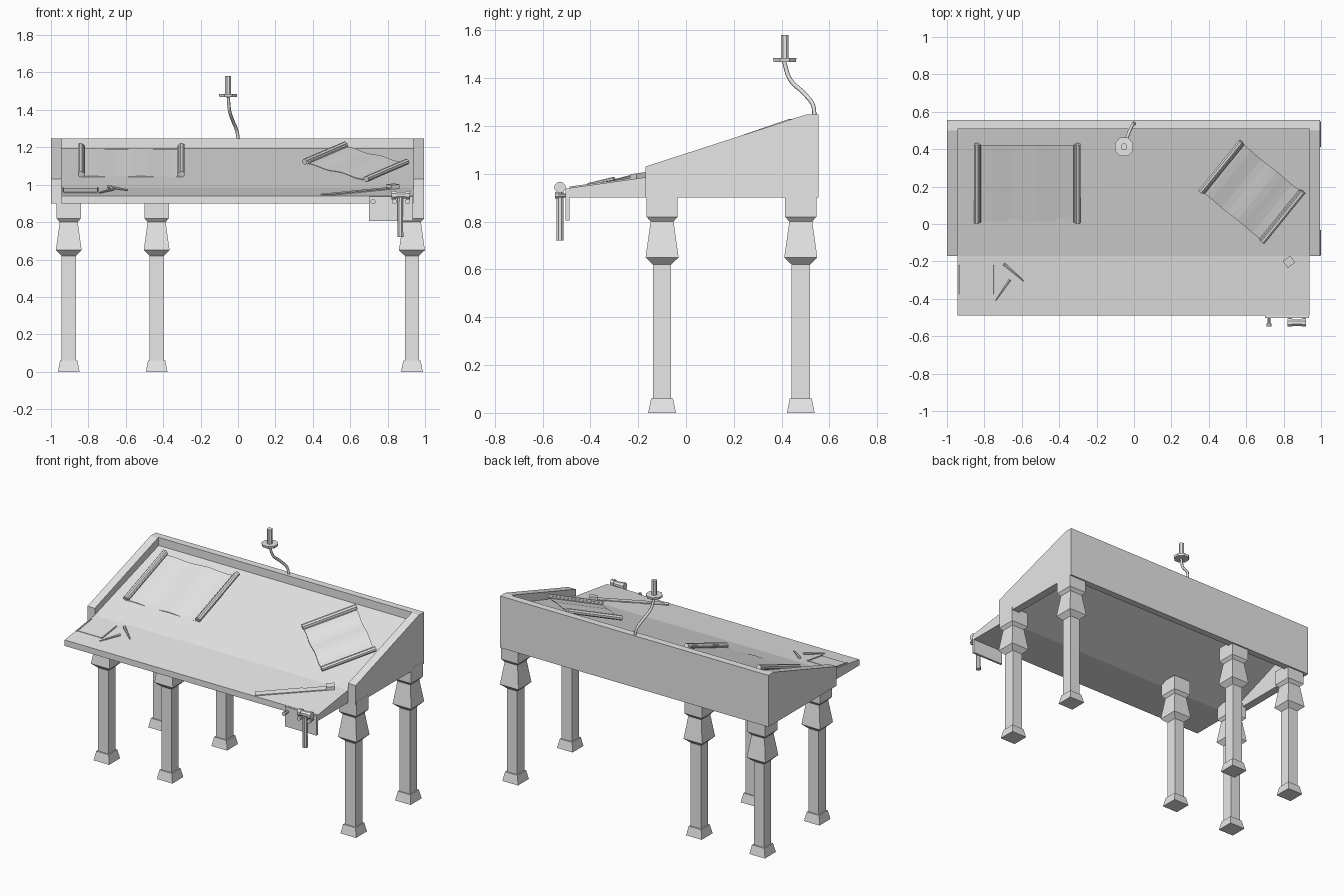
import bpy, bmesh, math
from mathutils import Vector, Matrix

old = bpy.data.objects.get("Cube")
if old:
    bpy.data.objects.remove(old, do_unlink=True)

GREY = (0.8, 0.8, 0.8, 1)
mat = bpy.data.materials.new("plain grey")
mat.use_nodes = True
mat.diffuse_color = GREY
mat.node_tree.nodes["Principled BSDF"].inputs["Base Color"].default_value = GREY


def finish(name, bm):
    bmesh.ops.recalc_face_normals(bm, faces=bm.faces[:])
    mesh = bpy.data.meshes.new(name)
    bm.to_mesh(mesh)
    bm.free()
    mesh.materials.append(mat)
    ob = bpy.data.objects.new(name, mesh)
    bpy.context.collection.objects.link(ob)
    return ob


def loft(name, rings):
    """Closed skin through a list of equal rings of points."""
    bm = bmesh.new()
    vr = [[bm.verts.new(p) for p in r] for r in rings]
    n = len(vr[0])
    for a, b in zip(vr, vr[1:]):
        for i in range(n):
            j = (i + 1) % n
            bm.faces.new((a[i], a[j], b[j], b[i]))
    bm.faces.new(vr[0][::-1])
    bm.faces.new(vr[-1])
    return finish(name, bm)


def prism_x(name, profile, x0, x1):
    return loft(name, [[(x, y, z) for y, z in profile] for x in (x0, x1)])


def box(name, x0, x1, y0, y1, z0, z1):
    return prism_x(name, [(y0, z0), (y1, z0), (y1, z1), (y0, z1)], x0, x1)


def rod(name, a, b, r0, r1=None, sides=8):
    a, b = Vector(a), Vector(b)
    q = (b - a).to_track_quat('Z', 'Y')
    ring = lambda c, r: [c + q @ Vector((r * math.cos(t), r * math.sin(t), 0))
                         for t in (math.tau * (i + .5) / sides for i in range(sides))]
    return loft(name, [ring(a, r0), ring(b, r0 if r1 is None else r1)])


# Desk body: sloping side walls, back wall and bent writing board
wall = [(-.17, .9), (.555, .9), (.555, 1.247), (.5, 1.247), (-.17, 1.03)]
prism_x("left_wall", wall, .938, .994)
prism_x("right_wall", wall, -1, -.945)
box("back_wall", -.945, .938, .508, .555, .9, 1.247)
prism_x("writing_board", [(-.49, .9), (-.17, .9), (.508, 1.15), (.508, 1.193),
                          (-.17, .985), (-.49, .94)], -.945, .938)

# Square turned legs: (height, half width)
LEG = [(0, .058), (.06, .046), (.06, .038), (.62, .038), (.65, .069),
       (.8, .048), (.82, .065), (.92, .065)]
for x in (-.905, -.435, .93):
    for y, side in ((-.1, "front"), (.48, "back")):
        loft(side + "_leg", [[(x + sx * h, y + sy * h, z) for sx, sy in
                              ((-1, -1), (1, -1), (1, 1), (-1, 1))] for z, h in LEG])

# Candle on a bent arm
curve = bpy.data.curves.new("candle_arm", 'CURVE')
curve.dimensions = '3D'
curve.bevel_depth = .009
curve.bevel_resolution = 1
curve.resolution_u = 4
path = [(.002, .538, 1.24), (-.007, .53, 1.29), (-.025, .495, 1.335),
        (-.045, .435, 1.395), (-.052, .41, 1.47)]
sp = curve.splines.new('BEZIER')
sp.bezier_points.add(len(path) - 1)
for bp, p in zip(sp.bezier_points, path):
    bp.co = p
    bp.handle_left_type = bp.handle_right_type = 'AUTO'
curve.materials.append(mat)
arm = bpy.data.objects.new("candle_arm", curve)
bpy.context.collection.objects.link(arm)
cx, cy = -.053, .413
rod("candle_dish", (cx, cy, 1.468), (cx, cy, 1.484), .05, .053)
rod("candle", (cx, cy, 1.48), (cx, cy, 1.58), .018)


# Scrolls: two rollers with a nearly flat sheet between
def scroll(name, cx, cy, angle, span, length, height, slope, drop):
    rot = Matrix.Rotation(angle, 3, 'Z')

    def place(u, v, up=0):
        p = rot @ Vector((u, v, 0)) + Vector((cx, cy, 0))
        p.z = height + slope * p.y + up
        return p
    for s in (-1, 1):
        u, v = s * span / 2, length / 2
        rod(name + "_roller", place(u, -v), place(u, v), .016)
        rod(name + "_curl", place(u - s * .014, -v * .98, -.003),
            place(u - s * .014, v * .98, -.003), .01)
    rings = []
    for i in range(13):
        u = span * (i / 12 - .5)
        w = .003 * math.sin(i * 1.1)
        v = length * .485
        rings.append([place(u, -v + w / 2, w - drop - .004), place(u, v + w / 2, w - drop - .004),
                      place(u, v + w / 2, w - drop), place(u, -v + w / 2, w - drop)])
    loft(name + "_sheet", rings)


scroll("large_scroll", -.571, .217, 0, .54, .42, 1.053, .367, .015)
scroll("small_scroll", .63, .172, math.radians(-39), .425, .345, 1.064, .345, .008)


def shelf(x, y, up=0):
    return Vector((x, y, .94 + (y + .49) * .14 + up))


# Wavy-edged blade with a block at its end
d = Vector((.385, .275)).normalized()
n = Vector((-d.y, d.x))
start = Vector((.468, -.488))
rings = []
for i in range(29):
    t = .465 * i / 28
    low = start + d * t
    high = low + n * (.042 + .004 * math.sin(i * 1.6))
    rings.append([shelf(*low, -.002), shelf(*high, -.002), shelf(*high, .006), shelf(*low, .006)])
loft("wavy_blade", rings)
rings = []
for t in (.435, .485):
    low = start + d * t
    high = low + n * .046
    rings.append([shelf(*low, -.002), shelf(*high, -.002), shelf(*high, .022), shelf(*low, .022)])
loft("blade_grip", rings)

# Small note with curled edges, and two quills
loft("note_sheet", [[shelf(x, -.37, -.002), shelf(x, -.225, -.002),
                     shelf(x, -.225, .003), shelf(x, -.37, .003)] for x in (-.935, -.75)])
for x in (-.935, -.75):
    rod("note_curl", shelf(x, -.375, .004), shelf(x, -.22, .004), .005, sides=6)
rod("quill", shelf(-.74, -.41, .006), shelf(-.665, -.3, .012), .004, .009, sides=6)
rod("quill", shelf(-.59, -.305, .006), shelf(-.695, -.215, .012), .004, .009, sides=6)

# Hanging plate with pegs and a mallet
box("peg_plate", .7, .936, -.503, -.488, .805, .938)
for x in (.722, .835, .908):
    rod("peg", (x, -.5, .91), (x, -.535, .91), .009)
    rod("peg_end", (x, -.533, .91), (x, -.548, .91), .014)
rod("mallet_handle", (.868, -.527, .72), (.868, -.527, .945), .017, .015)
rod("mallet_head", (.842, -.527, .944), (.9, -.527, .944), .019)
for x0, x1 in ((.822, .845), (.897, .92)):
    rod("mallet_face", (x0, -.527, .944), (x1, -.527, .944), .024)
